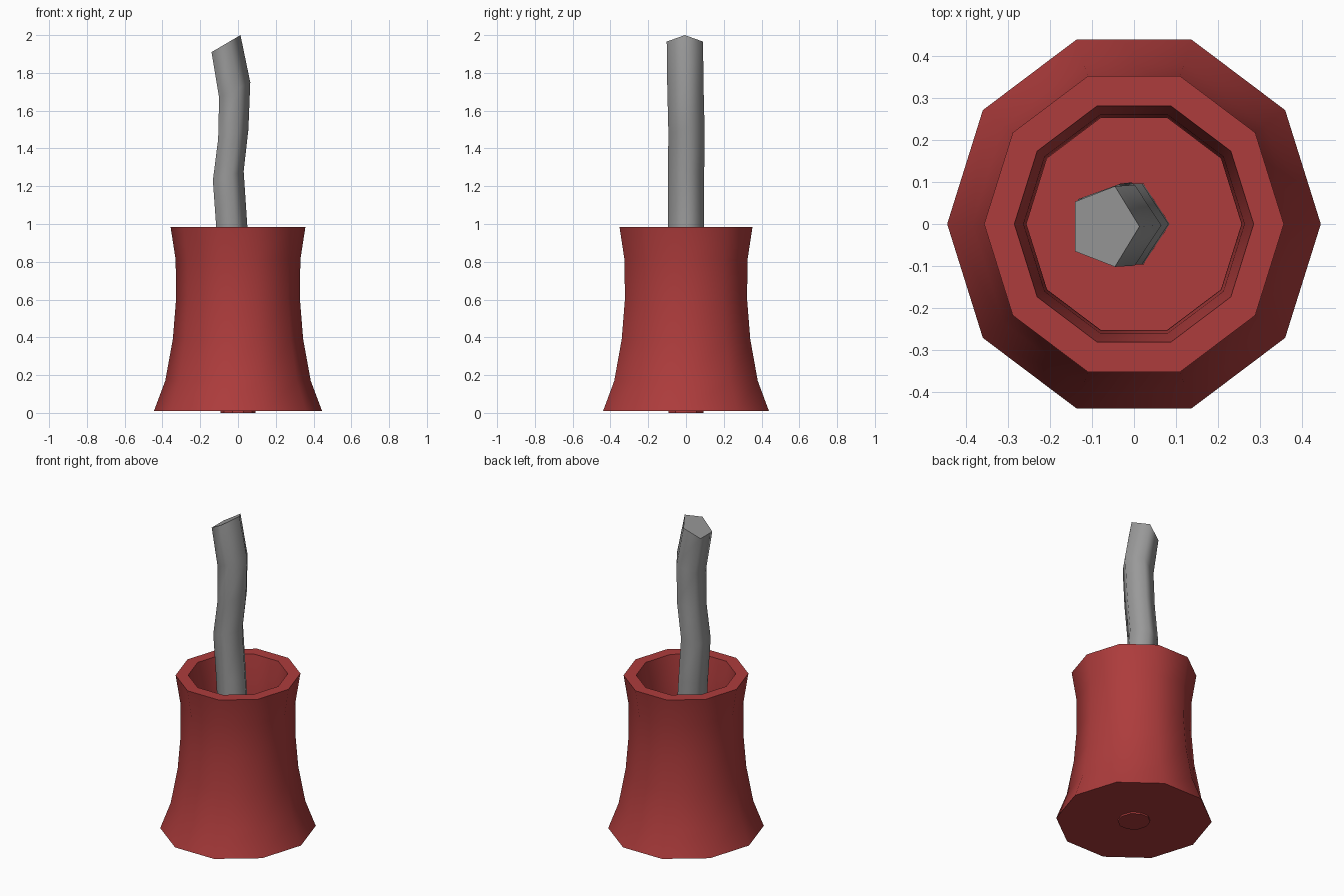
import bpy, bmesh
from math import cos, sin, pi

cube = bpy.data.objects.get("Cube")
if cube:
    bpy.data.objects.remove(cube, do_unlink=True)


def material(name, color):
    mat = bpy.data.materials.new(name)
    mat.use_nodes = True
    mat.diffuse_color = color
    mat.node_tree.nodes["Principled BSDF"].inputs["Base Color"].default_value = color
    return mat


def loft(name, rings, mat, flat_bands=()):
    """Skin a list of point rings, cap both ends, keep caps and flat_bands flat."""
    bm = bmesh.new()
    loops = [[bm.verts.new(p) for p in ring] for ring in rings]
    n = len(loops[0])
    for band, (a, b) in enumerate(zip(loops, loops[1:])):
        for i in range(n):
            j = (i + 1) % n
            face = bm.faces.new((a[i], a[j], b[j], b[i]))
            face.smooth = band not in flat_bands
    bm.faces.new(loops[0][::-1])
    bm.faces.new(loops[-1])
    bmesh.ops.recalc_face_normals(bm, faces=bm.faces)
    mesh = bpy.data.meshes.new(name)
    bm.to_mesh(mesh)
    bm.free()
    mesh.materials.append(mat)
    obj = bpy.data.objects.new(name, mesh)
    bpy.context.collection.objects.link(obj)
    return obj


red = material("matte red", (0.42, 0.045, 0.045, 1))
grey = material("fuse grey", (0.32, 0.32, 0.32, 1))

# Flared ten-sided cup: outer wall, rim, then inner wall down to the floor
SIDES = 10
DEPTH = 1.037
WALL = 0.072
outer = [(0.445, 0.01), (0.385, 0.17), (0.345, 0.39),
         (0.328, 0.60), (0.33, 0.81), (0.357, 0.985)]
inner = [(r - WALL, z) for r, z in reversed(outer[1:])] + [(0.35, 0.03)]
inner[1] = (0.263, 0.81)
profile = outer + inner


def cup_ring(r, z):
    return [(r * cos(2 * pi * i / SIDES), DEPTH * r * sin(2 * pi * i / SIDES), z)
            for i in range(SIDES)]


loft("cup", [cup_ring(r, z) for r, z in profile], red, flat_bands=(len(outer) - 1,))

# Small raised disc under the base
loft("base_disc", [cup_ring(0.093, 0.0), cup_ring(0.093, 0.02)], red, flat_bands=(0,))

# Bent five-sided fuse: each ring spans from a left edge to a right tip
LOW = cos(4 * pi / 5)


def fuse_ring(xl, zl, xr, zr, y):
    ring = []
    for i in range(5):
        a = 2 * pi * i / 5
        t = (cos(a) - LOW) / (1 - LOW)
        ring.append((xl + (xr - xl) * t, y + 0.101 * sin(a), zl + (zr - zl) * t))
    return ring


fuse = [(-0.08, 0.03, 0.085, 0.03, 0.0),
        (-0.083, 0.45, 0.082, 0.45, 0.0),
        (-0.115, 0.98, 0.05, 0.98, 0.0),
        (-0.133, 1.23, 0.03, 1.28, 0.0),
        (-0.105, 1.45, 0.055, 1.50, 0.003),
        (-0.10, 1.67, 0.065, 1.75, -0.003),
        (-0.14, 1.91, 0.013, 2.0, -0.006)]
loft("fuse", [fuse_ring(*f) for f in fuse], grey)
